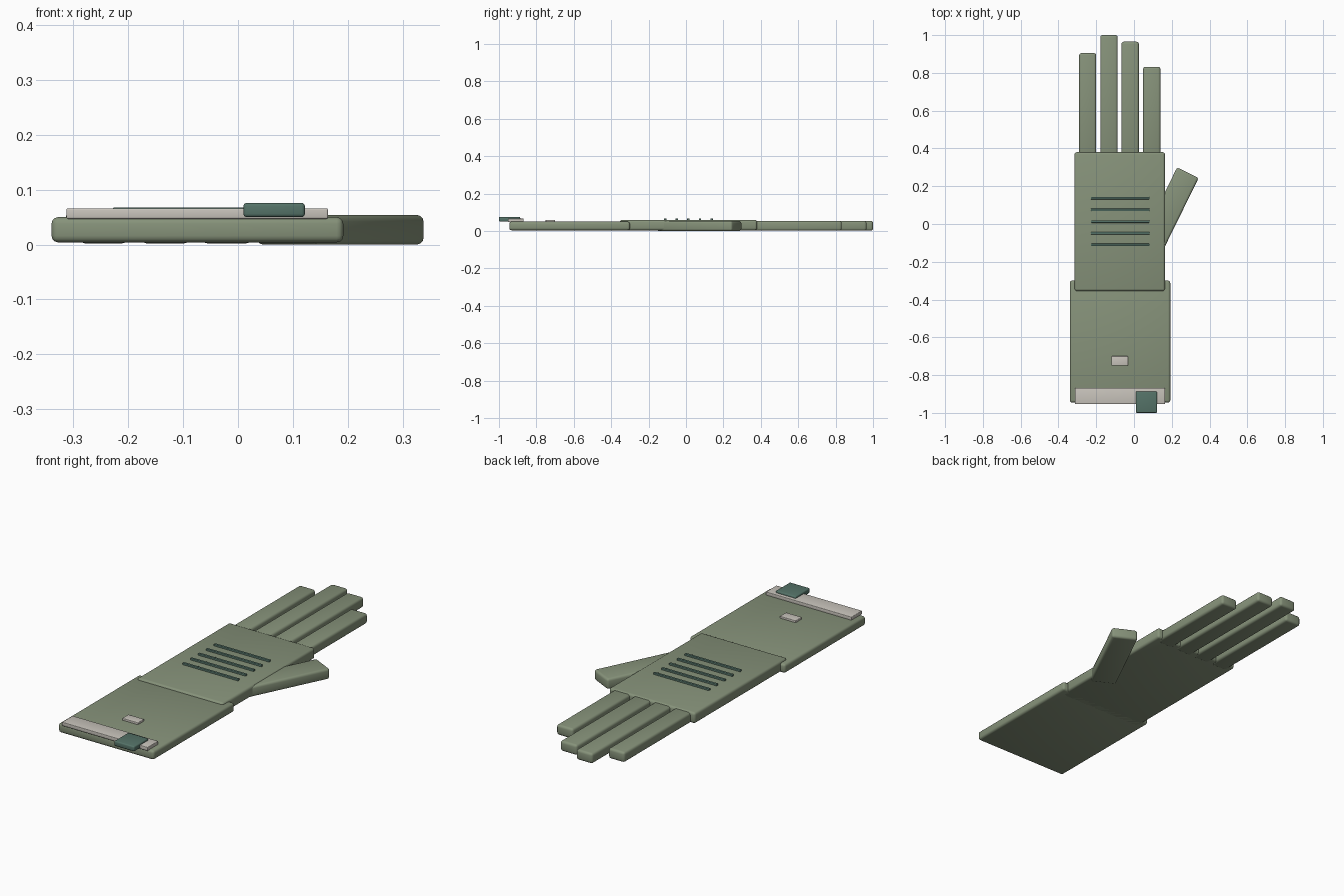
import bpy
import math
from mathutils import Matrix

if "Cube" in bpy.data.objects:
    bpy.data.objects.remove(bpy.data.objects["Cube"])


def material(name, rgb):
    m = bpy.data.materials.new(name)
    m.diffuse_color = (*rgb, 1)
    m.use_nodes = True
    m.node_tree.nodes["Principled BSDF"].inputs["Base Color"].default_value = m.diffuse_color
    return m


FABRIC = material("sage_fabric", (0.24, 0.29, 0.195))
TRIM = material("pale_trim", (0.58, 0.55, 0.50))
TEAL = material("dark_teal", (0.09, 0.17, 0.138))


def block(name, x, y, z, mat, bevel, angle=0.0):
    """Rounded block from (min, max) ranges, turned about its own centre."""
    centre = [(r[0] + r[1]) / 2 for r in (x, y, z)]
    size = [r[1] - r[0] for r in (x, y, z)]
    bpy.ops.mesh.primitive_cube_add(size=1, location=centre)
    ob = bpy.context.object
    ob.name = name
    ob.data.transform(Matrix.Diagonal((*size, 1)))
    ob.rotation_euler.z = angle
    ob.data.materials.append(mat)
    mod = ob.modifiers.new("rounded_edges", "BEVEL")
    mod.width = bevel
    mod.segments = 3
    bpy.ops.object.modifier_apply(modifier=mod.name)
    bpy.ops.object.shade_smooth_by_angle(angle=math.radians(35))
    return ob


# Wrist cuff and palm
block("cuff", (-0.34, 0.192), (-0.945, -0.30), (0.004, 0.05), FABRIC, 0.012)
block("palm", (-0.315, 0.164), (-0.355, 0.38), (0.004, 0.059), FABRIC, 0.012)

# Four fingers: left edge, right edge, tip
fingers = {
    "little_finger": (-0.29, -0.20, 0.905),
    "ring_finger": (-0.178, -0.087, 1.0),
    "middle_finger": (-0.067, 0.026, 0.965),
    "index_finger": (0.048, 0.14, 0.832),
}
for name, (x0, x1, tip) in fingers.items():
    block(name, (x0, x1), (0.34, tip), (0.002, 0.054), FABRIC, 0.012)

# Splayed thumb
cx, cy, w, length = 0.186, 0.07, 0.127, 0.45
block("thumb", (cx - w / 2, cx + w / 2), (cy - length / 2, cy + length / 2),
      (0.0, 0.054), FABRIC, 0.012, math.radians(-26.2))

# Ridges across the back of the hand
for i in range(5):
    y = -0.111 + i * 0.062
    block(f"ridge_{i + 1}", (-0.228, 0.082), (y - 0.0065, y + 0.0065),
          (0.053, 0.068), TEAL, 0.003)

# Cuff label, closing strap and pull tab
block("label", (-0.12, -0.032), (-0.75, -0.70), (0.046, 0.06), TRIM, 0.003)
block("strap", (-0.313, 0.164), (-0.953, -0.868), (0.047, 0.066), TRIM, 0.003)
block("pull_tab", (0.01, 0.122), (-1.0, -0.886), (0.05, 0.076), TEAL, 0.006)
